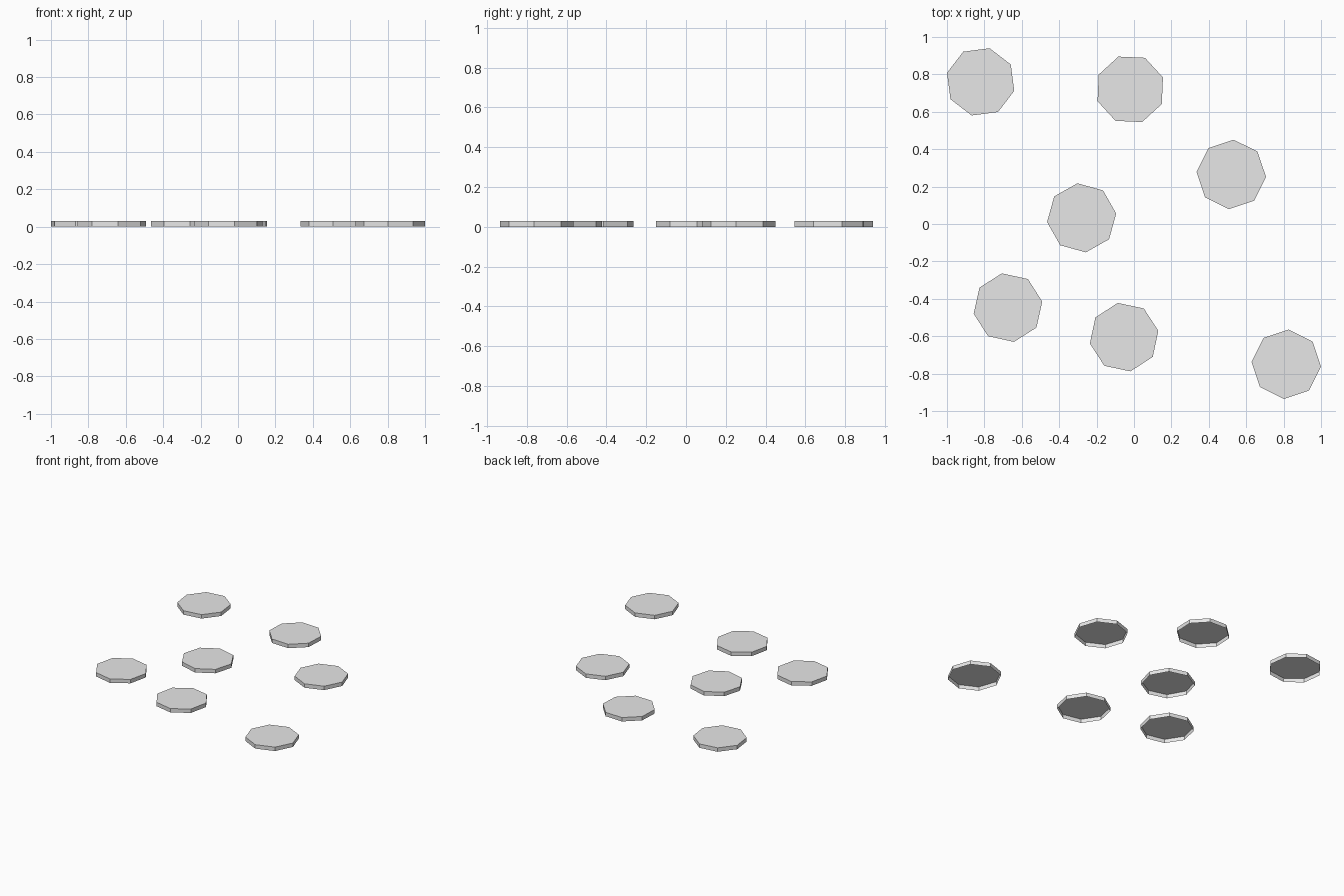
import bpy
import bmesh
from math import radians
from mathutils import Matrix

RADIUS, HEIGHT, SIDES = 0.186, 0.03, 8

cube = bpy.data.objects.get("Cube")
if cube:
    bpy.data.objects.remove(cube, do_unlink=True)

# Plain grey stone
grey = bpy.data.materials.new("grey_stone")
grey.use_nodes = True
colour = (0.8, 0.8, 0.8, 1)
grey.diffuse_color = colour
grey.node_tree.nodes["Principled BSDF"].inputs["Base Color"].default_value = colour


def stepping_stone(number, x, y, turn):
    """Flat octagonal slab, open underneath."""
    bm = bmesh.new()
    place = Matrix.Translation((x, y, HEIGHT / 2)) @ Matrix.Rotation(radians(turn), 4, "Z")
    bmesh.ops.create_cone(bm, cap_ends=True, segments=SIDES, radius1=RADIUS,
                          radius2=RADIUS, depth=HEIGHT, matrix=place)
    bm.normal_update()
    underside = [f for f in bm.faces if f.normal.z < -0.9]
    bmesh.ops.delete(bm, geom=underside, context="FACES_ONLY")
    mesh = bpy.data.meshes.new(f"stepping_stone_{number}")
    bm.to_mesh(mesh)
    bm.free()
    mesh.materials.append(grey)
    bpy.context.collection.objects.link(bpy.data.objects.new(mesh.name, mesh))


# Scattered stones: x, y, turn in degrees (first corner lies on +x or +y at 0)
stones = [
    (-0.82, 0.76, 30),
    (-0.02, 0.72, 20),
    (0.52, 0.265, 41),
    (-0.28, 0.033, 7),
    (-0.674, -0.447, 10),
    (-0.053, -0.605, 10.5),
    (0.814, -0.75, 41),
]
for i, stone in enumerate(stones, 1):
    stepping_stone(i, *stone)
